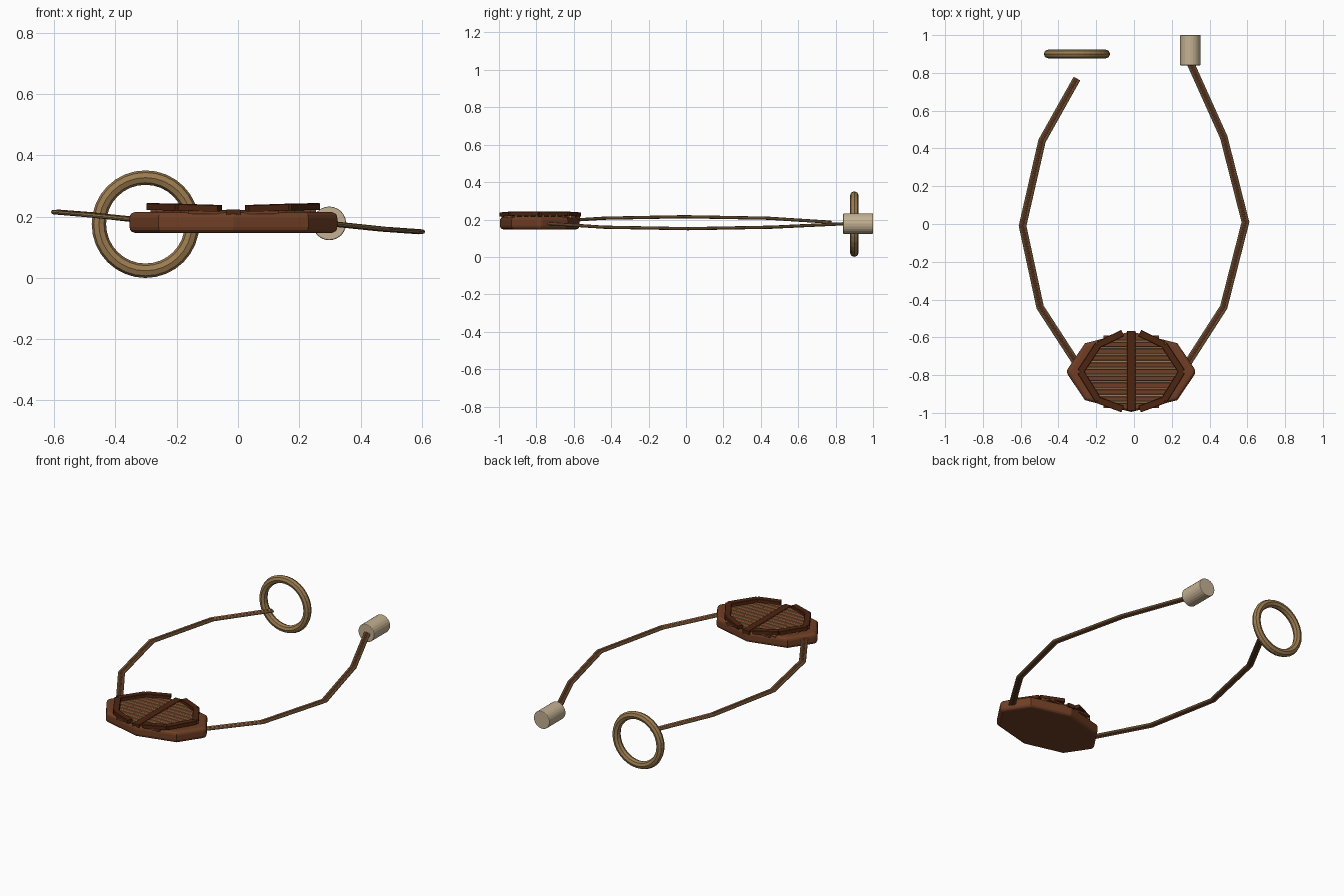
import bpy, bmesh, math
from mathutils import Vector, Matrix

old = bpy.data.objects.get("Cube")
if old:
    bpy.data.objects.remove(old, do_unlink=True)


def material(name, rgb):
    m = bpy.data.materials.new(name)
    m.use_nodes = True
    m.diffuse_color = (*rgb, 1)
    m.node_tree.nodes["Principled BSDF"].inputs["Base Color"].default_value = (*rgb, 1)
    return m


leather = material("brown leather", (0.16, 0.048, 0.018))
dark = material("dark leather", (0.075, 0.018, 0.005))
tan = material("tan fibre", (0.33, 0.20, 0.08))
red = material("red brown cord", (0.25, 0.065, 0.03))
pale = material("pale wood", (0.55, 0.44, 0.29))


def finish(name, bm, mat):
    bmesh.ops.recalc_face_normals(bm, faces=bm.faces)
    mesh = bpy.data.meshes.new(name)
    bm.to_mesh(mesh)
    bm.free()
    mesh.materials.append(mat)
    ob = bpy.data.objects.new(name, mesh)
    bpy.context.collection.objects.link(ob)
    return ob


def sweep(bm, pts, section, shift=0.0):
    """Sweep a (side, up) section along a mostly level path, with mitred corners."""
    pts = [Vector(p) for p in pts]
    dirs = [(b - a).normalized() for a, b in zip(pts, pts[1:])]
    rings = []
    for i, p in enumerate(pts):
        a, b = dirs[max(i - 1, 0)], dirs[min(i, len(dirs) - 1)]
        t = (a + b).normalized()
        side = Vector((-t.y, t.x, 0)).normalized() / max(t.dot(a), 0.5)
        rings.append([bm.verts.new(p + side * (s + shift) + Vector((0, 0, u)))
                      for s, u in section])
    n = len(section)
    for r, q in zip(rings, rings[1:]):
        for k in range(n):
            bm.faces.new((r[k], r[(k + 1) % n], q[(k + 1) % n], q[k]))
    bm.faces.new(rings[0])
    bm.faces.new(rings[-1])


def round_section(r, n=8):
    return [(r * math.cos(math.tau * k / n), r * math.sin(math.tau * k / n)) for k in range(n)]


def box_section(w, h):
    c = 0.2 * h
    return [(-w, -h), (w, -h), (w, h - c), (w - c, h), (c - w, h), (-w, h - c)]


CX, CY = -0.015, -0.782

# Pouch base: stretched octagon with rounded edges
bm = bmesh.new()
bmesh.ops.create_cone(bm, cap_ends=True, segments=8, radius1=1, radius2=1, depth=0.068)
bmesh.ops.transform(bm, verts=bm.verts, matrix=Matrix.Translation((CX, CY, 0.181))
                    @ Matrix.Diagonal((0.346, 0.213, 1, 1)))
base = finish("pouch_base", bm, leather)
bev = base.modifiers.new("soft edge", "BEVEL")
bev.width, bev.segments, bev.limit_method, bev.angle_limit = 0.02, 3, "ANGLE", 1.0

# Woven slats with thin fibre between them
slats, fibres = bmesh.new(), bmesh.new()
STEP = 0.036
for i in range(-5, 6):
    y = CY + i * STEP
    half = 0.27 - max(0, abs(i * STEP) - 0.01) * 0.72
    sweep(slats, [(CX - half, y, 0.214), (CX + half, y, 0.214)], box_section(0.0125, 0.006))
    if i < 5:
        fy = y + STEP / 2
        sweep(fibres, [(CX - half, fy, 0.214), (CX + half, fy, 0.214)], round_section(0.0085, 6))
finish("pouch_slats", slats, leather)
finish("pouch_fibres", fibres, tan)

# Dark centre strap and the raised rims on both halves
bm = bmesh.new()
sweep(bm, [(CX, CY - 0.205, 0.212), (CX, CY + 0.215, 0.212)], box_section(0.023, 0.012))
finish("centre_strap", bm, dark)
rim = [(0.045, 0.205, 0.227), (0.175, 0.142, 0.231), (0.268, 0.0, 0.233),
       (0.175, -0.15, 0.231), (0.045, -0.198, 0.227)]
for side, name in ((1, "left_rim"), (-1, "right_rim")):
    bm = bmesh.new()
    path = [(CX + side * x, CY + y, z) for x, y, z in rim]
    for a, b in zip(path, path[1:]):
        sweep(bm, [a, b], box_section(0.018, 0.011))
    finish(name, bm, dark)

# Cords: a red strand between two tan strands
cords = {
    "left_cord": [(0.25, -0.79, 0.182), (0.475, -0.44, 0.159), (0.59, 0.01, 0.151),
                  (0.475, 0.46, 0.159), (0.295, 0.86, 0.178)],
    "right_cord": [(-0.27, -0.79, 0.185), (-0.497, -0.44, 0.207), (-0.59, -0.01, 0.215),
                   (-0.487, 0.44, 0.207), (-0.302, 0.77, 0.186)],
}
for name, path in cords.items():
    bm = bmesh.new()
    for shift in (-0.0125, 0.0125):
        sweep(bm, path, round_section(0.0075), shift)
    finish(name + "_edges", bm, tan)
    bm = bmesh.new()
    sweep(bm, path, round_section(0.0085))
    finish(name + "_core", bm, red)

# Finger ring and release toggle
bpy.ops.mesh.primitive_torus_add(major_segments=32, minor_segments=8, major_radius=0.152,
                                 minor_radius=0.0235, location=(-0.302, 0.9, 0.1755),
                                 rotation=(math.pi / 2, 0, 0))
ring = bpy.context.object
ring.name = "finger_ring"
ring.data.materials.append(tan)
bpy.ops.mesh.primitive_cylinder_add(vertices=24, radius=0.055, depth=0.16,
                                    location=(0.298, 0.92, 0.178), rotation=(math.pi / 2, 0, 0))
toggle = bpy.context.object
toggle.name = "release_toggle"
toggle.data.materials.append(pale)
bev = toggle.modifiers.new("soft edge", "BEVEL")
bev.width, bev.segments, bev.limit_method, bev.angle_limit = 0.004, 2, "ANGLE", 1.0
